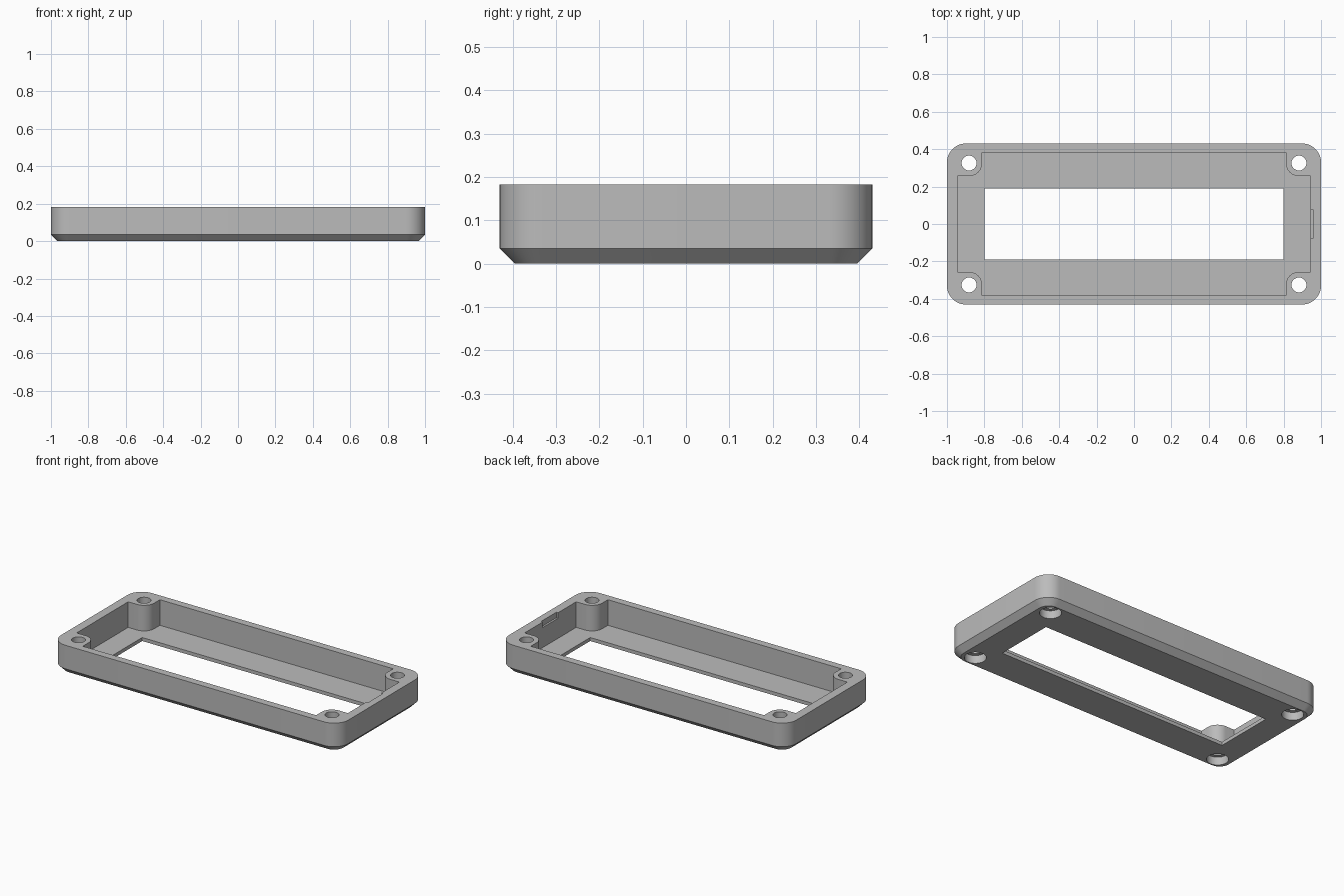
import bpy
import bmesh
from math import cos, sin, pi, radians

cube = bpy.data.objects.get("Cube")
if cube:
    bpy.data.objects.remove(cube, do_unlink=True)

HALF_X, HALF_Y, HEIGHT = 1.0, 0.43, 0.183
CORNER, CHAMFER, FLOOR = 0.1, 0.035, 0.022
HOLE_X, HOLE_Y, BOSS = 0.882, 0.326, 0.07

grey = bpy.data.materials.new("light grey plastic")
grey.use_nodes = True
grey.diffuse_color = (0.5, 0.5, 0.5, 1)
grey.node_tree.nodes["Principled BSDF"].inputs["Base Color"].default_value = (0.5, 0.5, 0.5, 1)


def arc(cx, cy, r, start, end, steps):
    angles = [radians(start + (end - start) * i / steps) for i in range(steps + 1)]
    return [(cx + r * cos(a), cy + r * sin(a)) for a in angles]


def mirror_quadrant(points):
    """Complete a counter-clockwise outline from its +x +y quarter."""
    back = points[::-1]
    return (points + [(-x, y) for x, y in back]
            + [(-x, -y) for x, y in points] + [(x, -y) for x, y in back])


def rounded_rect(inset):
    r = CORNER - inset
    return mirror_quadrant(arc(HALF_X - CORNER, HALF_Y - CORNER, r, 0, 90, 12))


def rect(x0, x1, y0, y1):
    return [(x0, y0), (x1, y0), (x1, y1), (x0, y1)]


def loft(name, sections):
    """Closed solid through stacked outlines of equal point count."""
    bm = bmesh.new()
    rings = [[bm.verts.new((x, y, z)) for x, y in outline] for outline, z in sections]
    for low, high in zip(rings, rings[1:]):
        n = len(low)
        for i in range(n):
            j = (i + 1) % n
            bm.faces.new((low[i], low[j], high[j], high[i]))
    bm.faces.new(rings[0][::-1])
    bm.faces.new(rings[-1])
    bmesh.ops.recalc_face_normals(bm, faces=bm.faces)
    mesh = bpy.data.meshes.new(name)
    bm.to_mesh(mesh)
    bm.free()
    mesh.materials.append(grey)
    obj = bpy.data.objects.new(name, mesh)
    bpy.context.collection.objects.link(obj)
    return obj


# Outer shell with a chamfered underside
frame = loft("bezel_frame", [(rounded_rect(CHAMFER), 0),
                             (rounded_rect(0), CHAMFER),
                             (rounded_rect(0), HEIGHT)])

# Cavity that leaves a rounded screw boss in each corner
quarter = ([(0.944, HOLE_Y - BOSS)]
           + arc(HOLE_X, HOLE_Y, BOSS, 270, 180, 12)
           + [(HOLE_X - BOSS, 0.383)])
cavity = mirror_quadrant(quarter)
cutters = [loft("cavity_cutter", [(cavity, FLOOR), (cavity, 0.3)])]

# Display window through the floor
window = rect(-0.8, 0.8, -0.19, 0.19)
cutters.append(loft("window_cutter", [(window, -0.1), (window, 0.1)]))

# Shallow notch in the rim of one end wall
notch = rect(0.9, 0.956, -0.077, 0.077)
cutters.append(loft("notch_cutter", [(notch, HEIGHT - 0.035), (notch, 0.3)]))

# Screw holes with counterbores from below
for sx in (-1, 1):
    for sy in (-1, 1):
        wide, narrow = (arc(sx * HOLE_X, sy * HOLE_Y, r, 0, 348.75, 31) for r in (0.062, 0.04))
        cutters.append(loft("screw_hole_cutter", [(wide, -0.1), (wide, 0.05),
                                                  (narrow, 0.05), (narrow, 0.3)]))

# Cut everything out and bake the result
for cutter in cutters:
    mod = frame.modifiers.new(cutter.name, "BOOLEAN")
    mod.operation = "DIFFERENCE"
    mod.solver = "EXACT"
    mod.object = cutter
    cutter.hide_render = True
bpy.context.view_layer.update()
baked = bpy.data.meshes.new_from_object(frame.evaluated_get(bpy.context.evaluated_depsgraph_get()))
frame.modifiers.clear()
frame.data = baked
baked.name = "bezel_frame"
for cutter in cutters:
    bpy.data.objects.remove(cutter, do_unlink=True)

# Smooth curved walls, crisp edges
bpy.ops.object.select_all(action="DESELECT")
frame.select_set(True)
bpy.context.view_layer.objects.active = frame
bpy.ops.object.shade_smooth_by_angle(angle=radians(30))
